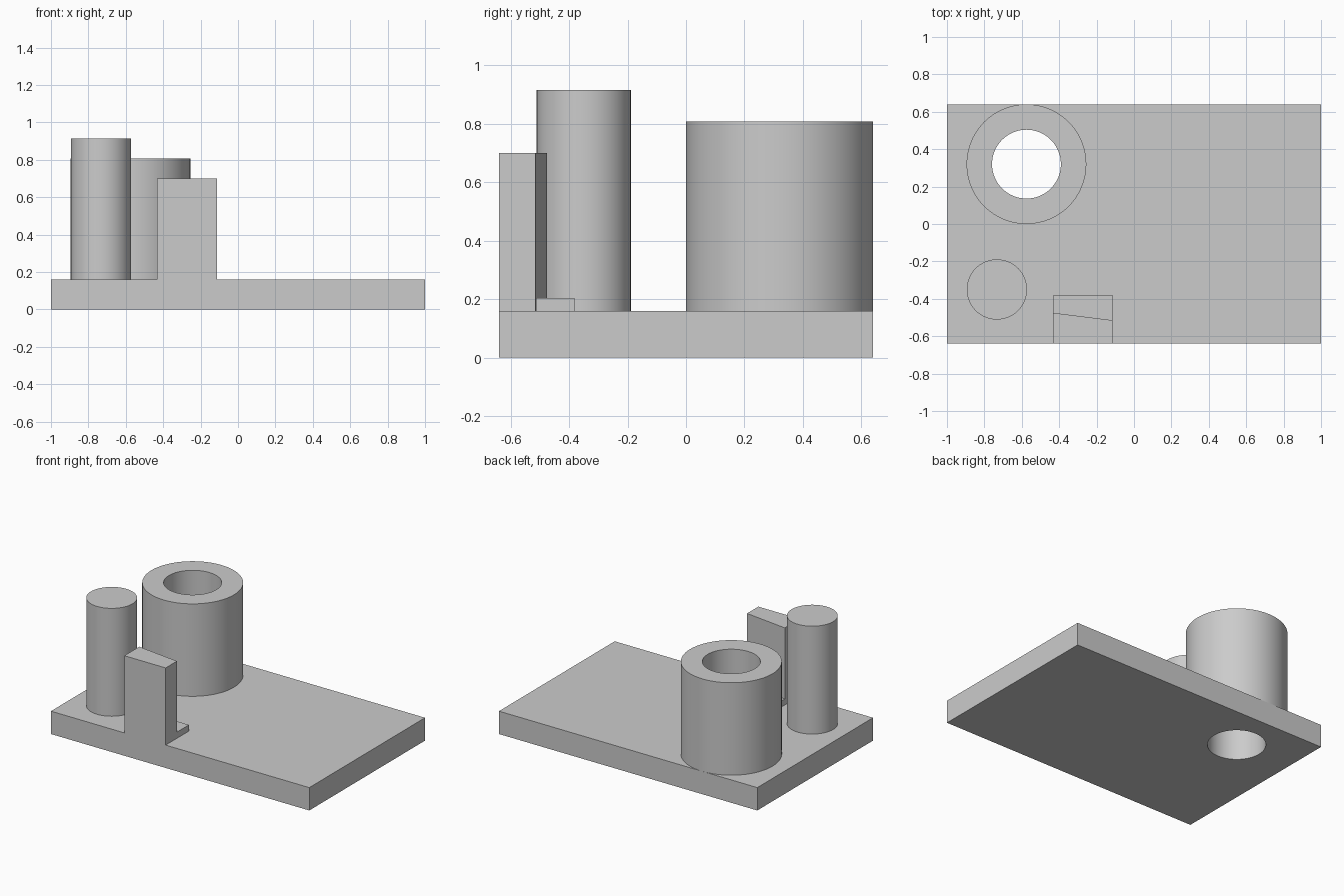
import bpy
import bmesh
import math

default = bpy.data.objects.get("Cube")
if default:
    bpy.data.objects.remove(default, do_unlink=True)

grey = bpy.data.materials.new("plain_grey")
grey.use_nodes = True
colour = (0.6, 0.6, 0.6, 1)
grey.diffuse_color = colour
grey.node_tree.nodes["Principled BSDF"].inputs["Base Color"].default_value = colour

BASE_TOP = 0.16
HOLE = (-0.575, 0.32)


def prism(name, outline, z0, z1):
    """Extrude a flat outline upwards from z0 to z1."""
    bm = bmesh.new()
    face = bm.faces.new([bm.verts.new((x, y, z0)) for x, y in outline])
    top = bmesh.ops.extrude_face_region(bm, geom=[face])["geom"]
    for v in top:
        if isinstance(v, bmesh.types.BMVert):
            v.co.z = z1
    bmesh.ops.recalc_face_normals(bm, faces=bm.faces)
    mesh = bpy.data.meshes.new(name)
    bm.to_mesh(mesh)
    bm.free()
    mesh.materials.append(grey)
    obj = bpy.data.objects.new(name, mesh)
    bpy.context.collection.objects.link(obj)
    return obj


def circle(centre, radius, sides=96):
    steps = [math.tau * i / sides for i in range(sides)]
    return [(centre[0] + radius * math.cos(a), centre[1] + radius * math.sin(a)) for a in steps]


def box_outline(x0, x1, y0, y1):
    return [(x0, y0), (x1, y0), (x1, y1), (x0, y1)]


def activate(obj):
    bpy.ops.object.select_all(action="DESELECT")
    obj.select_set(True)
    bpy.context.view_layer.objects.active = obj


# Base slab, hollow boss and solid post
base = prism("base_plate", box_outline(-1, 1, -0.64, 0.64), 0, BASE_TOP)
boss = prism("hollow_boss", circle(HOLE, 0.32), BASE_TOP, 0.807)
post = prism("round_post", circle((-0.733, -0.35), 0.161), BASE_TOP, 0.915)

# Bracket: thin foot and upright with a slanted back
left, right, front = -0.432, -0.112, -0.64
foot = prism("bracket_foot", box_outline(left, right, -0.513, -0.382), BASE_TOP, 0.203)
upright = prism("bracket_upright",
                [(left, front), (right, front), (right, -0.515), (left, -0.475)],
                BASE_TOP, 0.70)

# Bore through the boss and the base
cutter = prism("bore_cutter", circle(HOLE, 0.184), -0.2, 1.2)
cutter.hide_render = True
for obj in (base, boss):
    activate(obj)
    mod = obj.modifiers.new("bore", "BOOLEAN")
    mod.operation = "DIFFERENCE"
    mod.solver = "EXACT"
    mod.object = cutter
    bpy.ops.object.modifier_apply(modifier=mod.name)
bpy.data.objects.remove(cutter, do_unlink=True)

for obj in (base, boss, post):
    activate(obj)
    bpy.ops.object.shade_smooth_by_angle(angle=math.radians(30))
